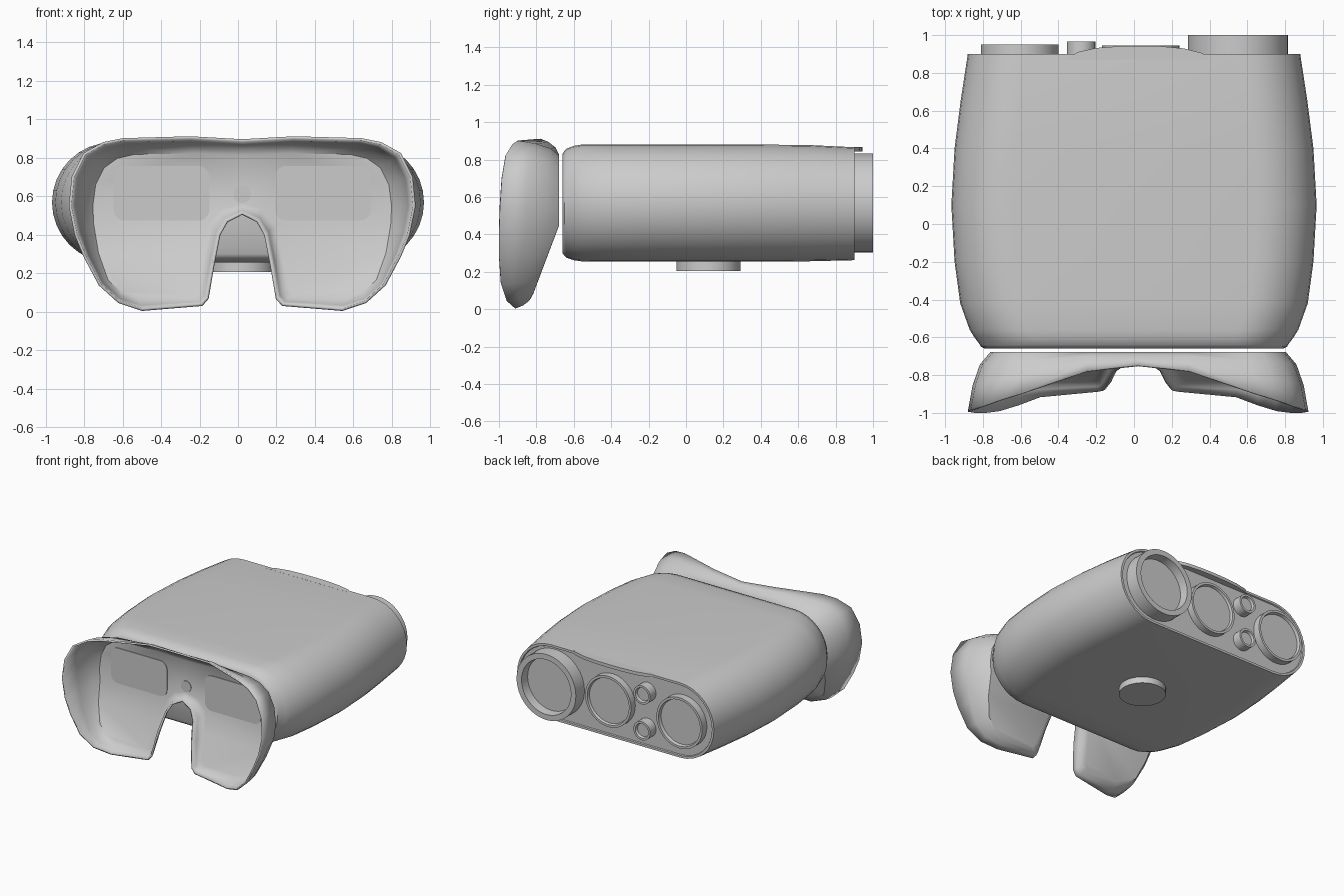
import bpy, bmesh, math

if "Cube" in bpy.data.objects:
    bpy.data.objects.remove(bpy.data.objects["Cube"])

grey = bpy.data.materials.new("light grey")
grey.diffuse_color = (0.6, 0.6, 0.6, 1)
grey.use_nodes = True
grey.node_tree.nodes["Principled BSDF"].inputs["Base Color"].default_value = grey.diffuse_color
CZ = 0.568     # height of the optical axis
CX = 0.022     # centre of the eye cup


def finish(name, bm, angle=35):
    bmesh.ops.recalc_face_normals(bm, faces=bm.faces)
    me = bpy.data.meshes.new(name)
    bm.to_mesh(me)
    bm.free()
    ob = bpy.data.objects.new(name, me)
    bpy.context.collection.objects.link(ob)
    me.materials.append(grey)
    bpy.ops.object.select_all(action='DESELECT')
    ob.select_set(True)
    bpy.context.view_layer.objects.active = ob
    bpy.ops.object.shade_smooth_by_angle(angle=math.radians(angle))
    return ob


def loft(name, rings, angle=35):
    bm = bmesh.new()
    loops = [[bm.verts.new(p) for p in r] for r in rings]
    n = len(loops[0])
    for a, b in zip(loops, loops[1:]):
        for i in range(n):
            bm.faces.new((a[i], a[(i + 1) % n], b[(i + 1) % n], b[i]))
    bm.faces.new(loops[0])
    bm.faces.new(loops[-1])
    return finish(name, bm, angle)


def stadium(y, half_w, z0, z1, seg=16):
    r, zc = (z1 - z0) / 2, (z0 + z1) / 2
    pts = []
    for side in (1, -1):
        for i in range(seg + 1):
            a = math.pi * i / seg - math.pi / 2
            pts.append((side * (half_w - r + r * math.cos(a)), y, zc + side * r * math.sin(a)))
    return pts


def circle(x, y, z, r, n=48):
    return [(x + r * math.cos(2 * math.pi * i / n), y, z + r * math.sin(2 * math.pi * i / n))
            for i in range(n)]


# Main housing: stadium sections along y, with a shallow recess in the rear face
loft("housing", [stadium(*s) for s in (
    (-0.66, 0.79, 0.30, 0.83), (-0.65, 0.81, 0.285, 0.845), (-0.64, 0.815, 0.275, 0.858),
    (-0.60, 0.845, 0.262, 0.873), (-0.56, 0.87, 0.256, 0.88), (-0.42, 0.92, 0.255, 0.88),
    (-0.2, 0.95, 0.255, 0.88), (0.1, 0.967, 0.255, 0.88), (0.4, 0.95, 0.255, 0.88),
    (0.65, 0.918, 0.256, 0.878), (0.90, 0.88, 0.262, 0.866),
    (0.90, 0.862, 0.28, 0.848), (0.89, 0.858, 0.284, 0.844))])

# Lens barrels: tube with a recessed glass disc
for name, x, z, r, inner, y1, glass in (
        ("main_lens", 0.55, CZ, 0.265, 0.215, 1.0, 0.93),
        ("middle_lens", 0.035, CZ, 0.205, 0.18, 0.945, 0.925),
        ("outer_lens", -0.605, CZ, 0.205, 0.18, 0.95, 0.925),
        ("upper_sensor", -0.28, CZ + 0.145, 0.075, 0.052, 0.965, 0.945),
        ("lower_sensor", -0.28, CZ - 0.145, 0.075, 0.052, 0.965, 0.945)):
    loft(name, [circle(x, 0.86, z, r), circle(x, y1, z, r),
                circle(x, y1, z, inner + 0.006), circle(x, glass, z, inner)])

# Brow over the rear face
brow = [(-0.36, 0.87), (-0.3, 0.91), (-0.2, 0.932), (-0.08, 0.941), (0.03, 0.943),
        (0.14, 0.941), (0.26, 0.93), (0.36, 0.905), (0.4, 0.87)]
loft("rear_brow", [[(x, y, z) for x, y in brow] for z in (0.842, 0.868)])

# Round tripod mount underneath
loft("tripod_mount", [[(x + 0.02, y + 0.12, h) for x, _, y in circle(0, 0, 0, 0.172)]
                      for h in (0.205, 0.27)])

# Eye cup half outline: rim offset x, rim z, rim y, panel offset x, panel z
CUP = [(0, .89, -.75, 0, .815), (.27, .905, -.78, .25, .825), (.62, .895, -.90, .56, .82),
       (.72, .875, -.93, .65, .80), (.82, .82, -.965, .72, .75), (.88, .70, -.985, .765, .66),
       (.895, .55, -.995, .78, .55), (.865, .40, -1.0, .775, .45), (.82, .29, -1.0, .75, .30),
       (.74, .14, -.99, .70, .16), (.64, .05, -.96, .63, .10), (.52, .01, -.915, .55, .085),
       (.21, .035, -.885, .26, .085), (.18, .07, -.88, .23, .12), (.15, .25, -.84, .20, .30),
       (.12, .40, -.78, .175, .45), (.08, .47, -.755, .11, .53), (0, .51, -.745, 0, .56)]


def panel_y(z):
    return -0.685 - 0.14 * max(0, 0.45 - z) / 0.37


bm = bmesh.new()
for s in (1, -1):
    rings = []
    for t, k in ((0, 0), (0.2, 0.45), (0.55, 0.78), (1, 1)):
        rings.append([bm.verts.new((CX + s * (px + (rx - px) * k),
                                    panel_y(pz) + (ry - panel_y(pz)) * t,
                                    pz + (rz - pz) * k)) for rx, rz, ry, px, pz in CUP])
    for a, b in zip(rings, rings[1:]):
        for i in range(len(CUP) - 1):
            bm.faces.new((a[i], a[i + 1], b[i + 1], b[i]))
    p = rings[0]
    bm.faces.new(p[:8] + p[15:])     # upright upper panel
    bm.faces.new(p[7:16])            # lower panel sloping forward
bmesh.ops.remove_doubles(bm, verts=bm.verts, dist=1e-4)
cup = finish("eye_cup", bm, 40)
mod = cup.modifiers.new("wall", 'SOLIDIFY')
mod.thickness = 0.014
mod.offset = 0


# Eyepiece windows and centre button on the cup panel
def rounded(x, z, w, h, r, y):
    pts = []
    for q, (sx, sz) in enumerate(((1, 1), (-1, 1), (-1, -1), (1, -1))):
        for i in range(7):
            a = math.pi / 2 * (q + i / 6)
            pts.append((x + sx * (w / 2 - r) + r * math.cos(a), y,
                        z + sz * (h / 2 - r) + r * math.sin(a)))
    return pts


for name, side in (("left_window", -1), ("right_window", 1)):
    loft(name, [rounded(CX + side * 0.42, 0.615, 0.5, 0.285, 0.06, y) for y in (-0.69, -0.697)])
loft("centre_button", [circle(CX, y, 0.61, 0.045) for y in (-0.69, -0.697)])
